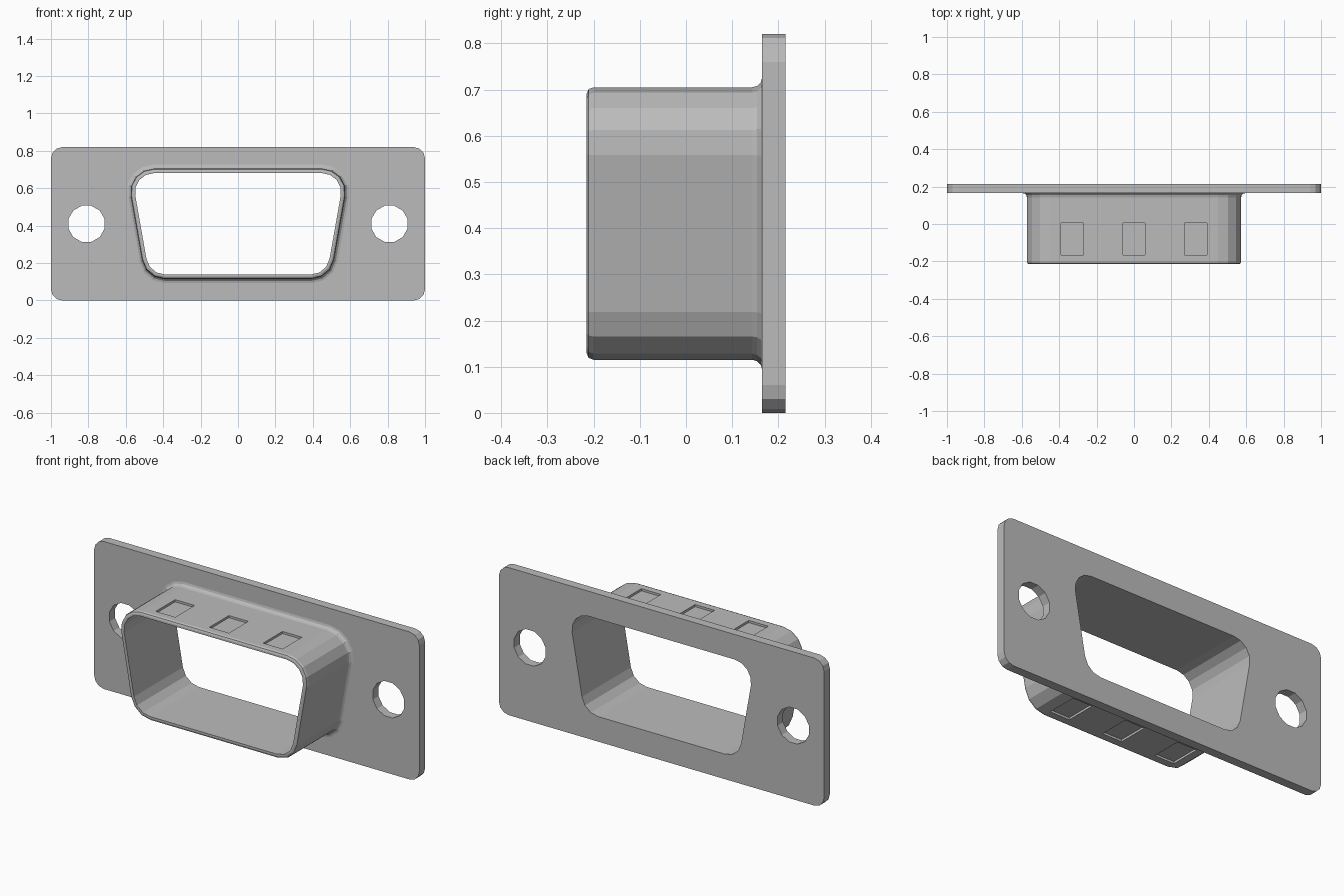
import bpy, bmesh
from math import sin, cos, radians

cube = bpy.data.objects.get("Cube")
if cube:
    bpy.data.objects.remove(cube, do_unlink=True)

steel = bpy.data.materials.new("grey_steel")
steel.use_nodes = True
GREY = (0.5, 0.5, 0.5, 1)
steel.diffuse_color = GREY
steel.node_tree.nodes["Principled BSDF"].inputs["Base Color"].default_value = GREY

BACK, FACE, FRONT = 0.215, 0.165, -0.215   # plate back, plate face, shell lip
HEIGHT, WALL = 0.82, 0.024


def arc(cx, cz, r, start, end, steps):
    """Points on a circular arc in the x-z plane."""
    angles = [radians(start + (end - start) * i / steps) for i in range(steps + 1)]
    return [(cx + r * cos(a), cz + r * sin(a)) for a in angles]


def mirrored(half):
    """Close a right-hand half outline with its mirror image."""
    return half + [(-x, z) for x, z in reversed(half)]


def d_outline(offset):
    """Rounded D shape, grown or shrunk from the shell's outer surface."""
    r = 0.125 + offset
    return mirrored(arc(0.39, 0.24, r, -90, -10, 3) + arc(0.45, 0.58, r, -10, 90, 4))


def finish(name, bm):
    bmesh.ops.recalc_face_normals(bm, faces=bm.faces)
    mesh = bpy.data.meshes.new(name)
    bm.to_mesh(mesh)
    bm.free()
    mesh.materials.append(steel)
    obj = bpy.data.objects.new(name, mesh)
    bpy.context.collection.objects.link(obj)
    return obj


# Mounting plate: rounded rectangle with the D opening and two screw holes
bm = bmesh.new()
corner = 0.06
rim = mirrored(arc(1 - corner, corner, corner, -90, 0, 3)
               + arc(1 - corner, HEIGHT - corner, corner, 0, 90, 3))
holes = [arc(x, HEIGHT / 2, 0.1, 15, 375, 12)[:-1] for x in (-0.81, 0.81)]
for loop in [rim, d_outline(-WALL)] + holes:
    verts = [bm.verts.new((x, FACE, z)) for x, z in loop]
    for i, v in enumerate(verts):
        bm.edges.new((verts[i - 1], v))
bmesh.ops.triangle_fill(bm, edges=bm.edges[:], use_beauty=True)
bmesh.ops.dissolve_limit(bm, angle_limit=0.01, verts=[], edges=bm.edges[:])
extruded = bmesh.ops.extrude_face_region(bm, geom=bm.faces[:], use_keep_orig=True)
moved = [g for g in extruded["geom"] if isinstance(g, bmesh.types.BMVert)]
bmesh.ops.translate(bm, verts=moved, vec=(0, BACK - FACE, 0))
finish("mounting_plate", bm)

# Shell: D outlines lofted along inner wall, rounded lip, outer wall, base fillet
bm = bmesh.new()
profile = [(-WALL, FACE), (-WALL, FRONT), (-0.014, FRONT), (-0.004, FRONT + 0.004),
           (0, FRONT + 0.015), (0, FACE - 0.022), (0.003, FACE - 0.011),
           (0.011, FACE - 0.003), (0.022, FACE)]
rings = [[bm.verts.new((x, y, z)) for x, z in d_outline(d)] for d, y in profile]
for k, ring in enumerate(rings):
    before = rings[k - 1]
    for i in range(len(ring)):
        bm.faces.new((before[i - 1], before[i], ring[i], ring[i - 1]))
shell = finish("connector_shell", bm)

# Shallow rectangular dimples pressed into the top and bottom of the shell
bm = bmesh.new()
depth = 0.012
for x in (-0.33, 0, 0.33):
    for z in (0.115, 0.705):
        made = bmesh.ops.create_cube(bm, size=1)["verts"]
        bmesh.ops.scale(bm, verts=made, vec=(0.12, 0.17, 2 * depth))
        bmesh.ops.translate(bm, verts=made, vec=(x, -0.08, z))
cutter = finish("dimple_cutter", bm)
cutter.hide_render = True
cut = shell.modifiers.new("dimples", 'BOOLEAN')
cut.operation = 'DIFFERENCE'
cut.solver = 'EXACT'
cut.object = cutter
bpy.context.view_layer.objects.active = shell
bpy.ops.object.modifier_apply(modifier=cut.name)
bpy.data.objects.remove(cutter, do_unlink=True)
